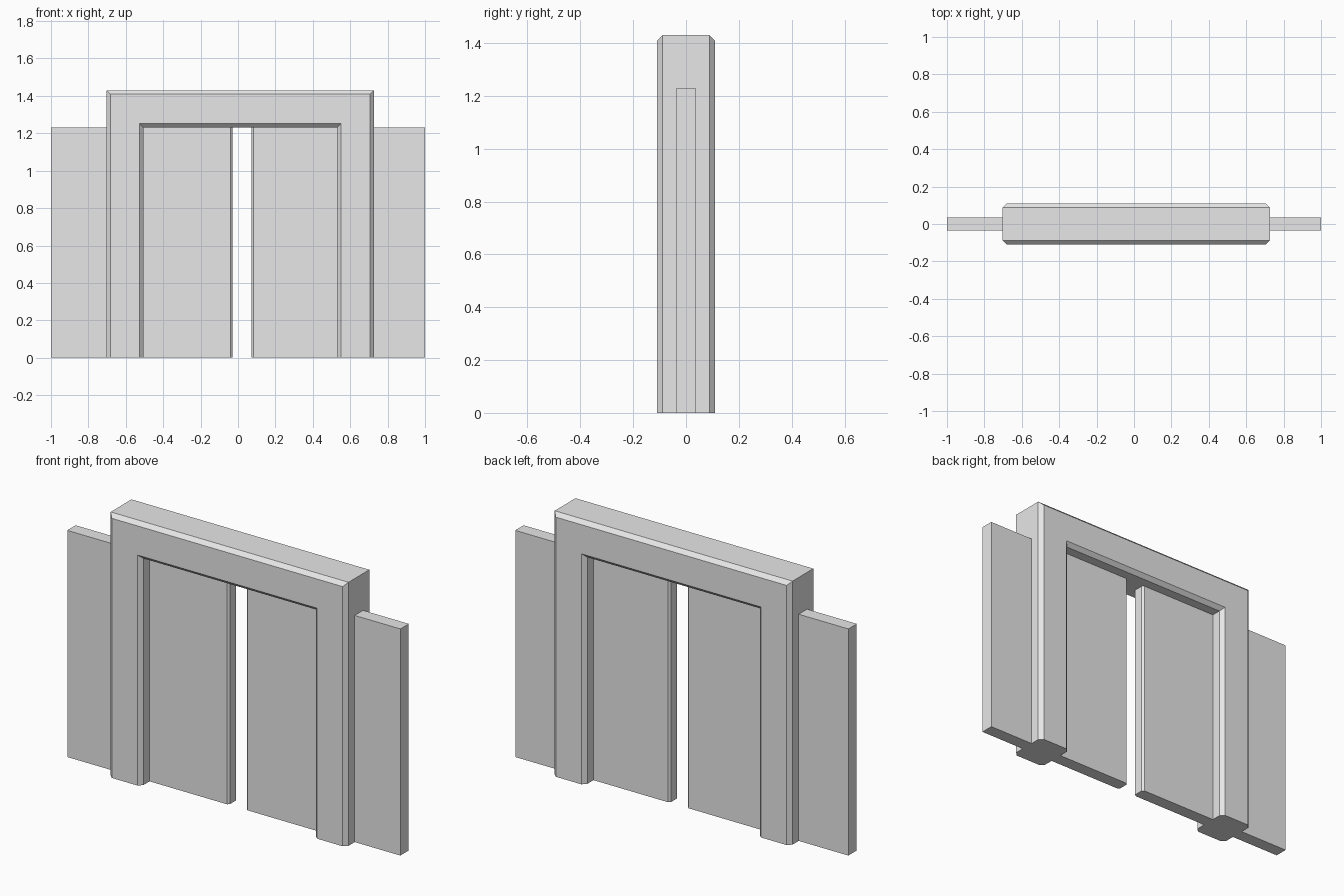
import bpy
import bmesh

cube = bpy.data.objects.get("Cube")
if cube:
    bpy.data.objects.remove(cube, do_unlink=True)

grey = bpy.data.materials.new("light_grey")
grey.use_nodes = True
grey.diffuse_color = (0.8, 0.8, 0.8, 1)
grey.node_tree.nodes["Principled BSDF"].inputs["Base Color"].default_value = (0.8, 0.8, 0.8, 1)


def loft(name, sections):
    """Skin matching closed outlines and cap both ends."""
    bm = bmesh.new()
    rings = [[bm.verts.new(p) for p in s] for s in sections]
    for a, b in zip(rings, rings[1:]):
        for i in range(len(a)):
            j = (i + 1) % len(a)
            bm.faces.new((a[i], a[j], b[j], b[i]))
    bm.faces.new(rings[0])
    bm.faces.new(rings[-1])
    bmesh.ops.recalc_face_normals(bm, faces=bm.faces)
    mesh = bpy.data.meshes.new(name)
    bm.to_mesh(mesh)
    bm.free()
    mesh.materials.append(grey)
    obj = bpy.data.objects.new(name, mesh)
    bpy.context.collection.objects.link(obj)
    return obj


# Door frame: an arch outline whose front and back edges are chamfered
CENTRE, OUTER, INNER = 0.012, 0.714, 0.518
TOP, LINTEL, DEPTH, CHAMFER = 1.43, 1.23, 0.11, 0.021


def arch(y, inset):
    o, i = OUTER - inset, INNER + inset
    t, l = TOP - inset, LINTEL + inset
    outline = [(-o, 0), (-o, t), (o, t), (o, 0), (i, 0), (i, l), (-i, l), (-i, 0)]
    return [(CENTRE + x, y, z) for x, z in outline]


loft("door_frame", [
    arch(-DEPTH, CHAMFER), arch(-DEPTH + CHAMFER, 0),
    arch(DEPTH - CHAMFER, 0), arch(DEPTH, CHAMFER),
])


# Sliding panels, chamfered along the edges that meet
def panel(name, outer_x, meet_x):
    half, cut = 0.036, 0.01
    back = meet_x + (cut if outer_x > 0 else -cut)
    plan = [(outer_x, -half), (back, -half), (meet_x, -half + cut),
            (meet_x, half - cut), (back, half), (outer_x, half)]
    loft(name, [[(x, y, z) for x, y in plan] for z in (0, LINTEL)])


panel("left_sliding_panel", 1, 0.072)
panel("right_sliding_panel", -1, -0.03)
